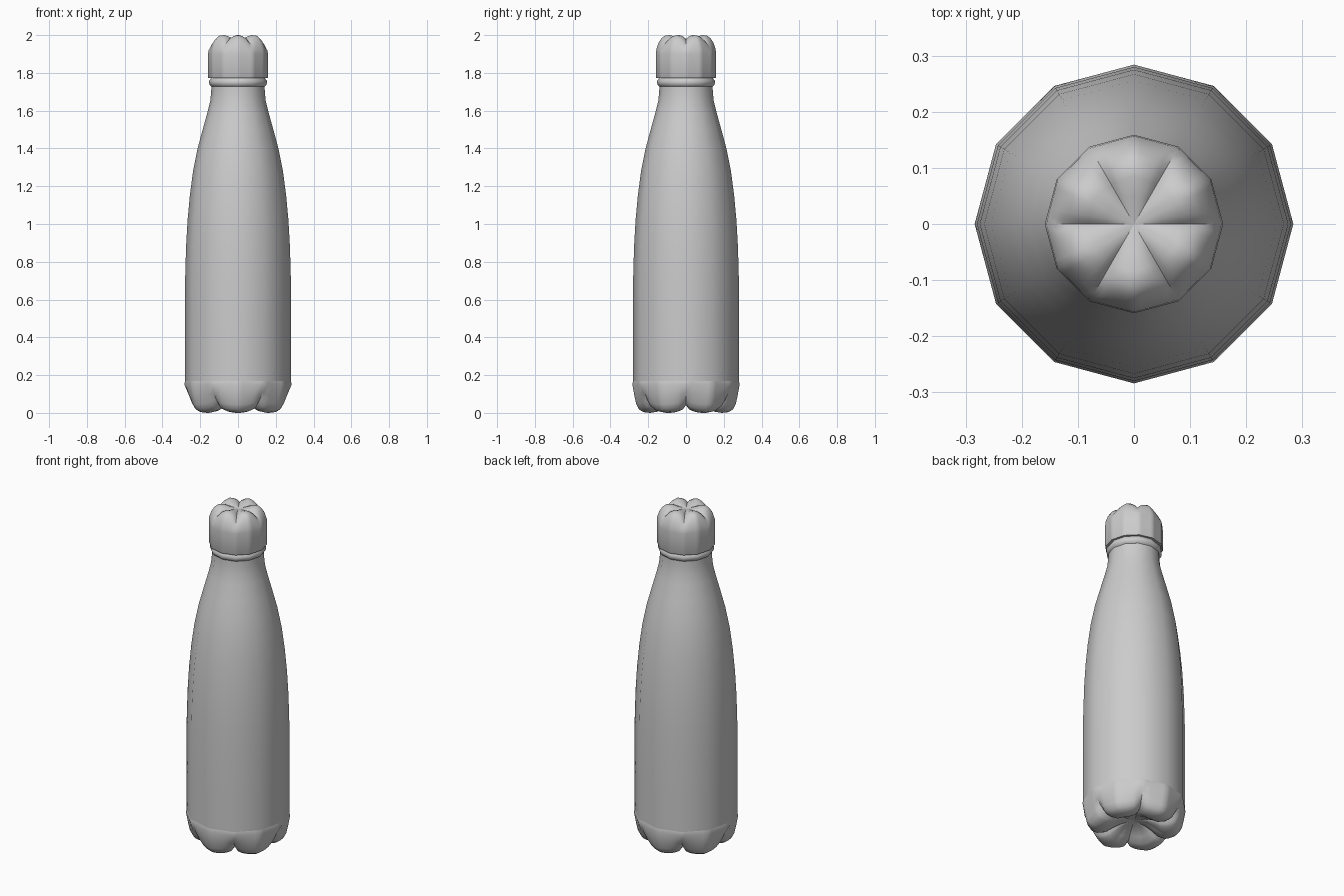
import bpy, bmesh, math

if "Cube" in bpy.data.objects:
    bpy.data.objects.remove(bpy.data.objects["Cube"])

SIDES = 12


def facet(a):
    """Radius factor that turns a circle into the 12-sided outline."""
    step = 2 * math.pi / SIDES
    return math.cos(step / 2) / math.cos((a % step) - step / 2)


def shell(name, rows, segs, power=0.5):
    """Rows run from the bottom up: (r, z) or (r_lobe, z_lobe, r_groove, z_groove)."""
    bm = bmesh.new()
    rings = []
    for row in rows:
        rl, zl, rg, zg = row if len(row) == 4 else row * 2
        ring = []
        for i in range(segs):
            a = 2 * math.pi * i / segs
            t = min(1.0, abs(math.sin(3 * a))) ** power
            r = (rg + (rl - rg) * t) * facet(a + 1e-9)
            ring.append(bm.verts.new((r * math.cos(a), r * math.sin(a), zg + (zl - zg) * t)))
        rings.append(ring)
    for lo, hi in zip(rings, rings[1:]):
        for i in range(segs):
            j = (i + 1) % segs
            bm.faces.new((lo[i], lo[j], hi[j], hi[i]))
    bmesh.ops.remove_doubles(bm, verts=bm.verts, dist=1e-5)
    me = bpy.data.meshes.new(name)
    bm.to_mesh(me)
    bm.free()
    ob = bpy.data.objects.new(name, me)
    bpy.context.collection.objects.link(ob)
    bpy.ops.object.select_all(action='DESELECT')
    ob.select_set(True)
    bpy.context.view_layer.objects.active = ob
    bpy.ops.object.shade_smooth_by_angle(angle=math.radians(45))
    return ob


# Base with six rounded feet around a raised centre
shell("base", [
    (0, .065),
    (.07, .058, .07, .063),
    (.12, .03, .12, .055),
    (.155, .006, .15, .047),
    (.19, 0, .175, .042),
    (.225, .004, .195, .045),
    (.248, .018, .215, .055),
    (.263, .045, .235, .075),
    (.273, .09, .262, .108),
    (.284, .15, .284, .15),
    (.28, .17),
], 72, 0.45)

# Tapered body, neck and neck bead
shell("body", [
    (.28, .165), (.28, .4), (.28, .7), (.275, .88), (.267, 1.02),
    (.255, 1.15), (.238, 1.28), (.214, 1.4), (.187, 1.5), (.162, 1.59),
    (.147, 1.65), (.142, 1.7), (.141, 1.728), (.149, 1.735),
    (.153, 1.745), (.153, 1.758), (.146, 1.767), (.14, 1.78),
], SIDES)

# Screw cap with six soft lobes on its top
shell("cap", [
    (0, 1.772), (.157, 1.772), (.159, 1.776), (.159, 1.9),
    (.157, 1.925, .156, 1.918),
    (.145, 1.96, .14, 1.943),
    (.13, 1.983, .122, 1.96),
    (.112, 1.997, .105, 1.97),
    (.085, 2.0, .08, 1.977),
    (.05, 1.988, .05, 1.98),
    (0, 1.98),
], 72, 0.7)
